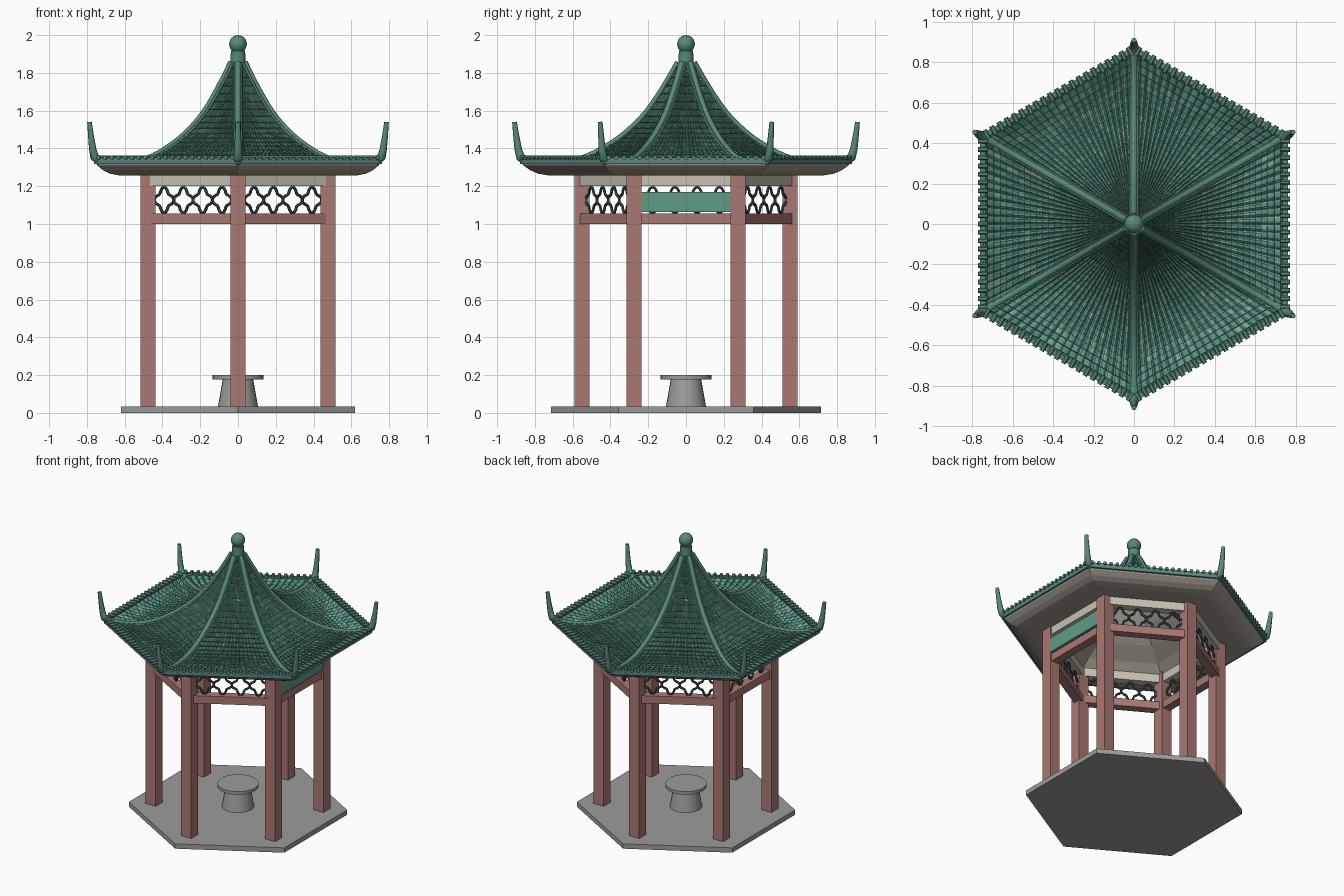
import bpy, bmesh, math, random
from mathutils import Vector, Matrix

if "Cube" in bpy.data.objects:
    bpy.data.objects.remove(bpy.data.objects["Cube"])

random.seed(4)
C30, T30 = math.cos(math.pi / 6), math.tan(math.pi / 6)


def mat(name, r, g, b):
    m = bpy.data.materials.new(name)
    m.diffuse_color = (r, g, b, 1)
    m.use_nodes = True
    m.node_tree.nodes["Principled BSDF"].inputs["Base Color"].default_value = m.diffuse_color
    return m


WOOD = mat("red_wood", 0.40, 0.19, 0.17)
CREAM = mat("cream", 0.58, 0.54, 0.45)
SOFFIT = mat("soffit_taupe", 0.36, 0.33, 0.28)
STONE = mat("stone", 0.33, 0.34, 0.32)
DARK = mat("lattice_dark", 0.05, 0.075, 0.065)
RIDGE = mat("ridge_green", 0.10, 0.25, 0.20)
SIGN = mat("sign_green", 0.12, 0.33, 0.24)
TILES = [mat("tile_a", 0.09, 0.26, 0.21), mat("tile_b", 0.12, 0.32, 0.26),
         mat("tile_c", 0.20, 0.38, 0.31)]


def finish(name, bm, *mats, smooth=False):
    me = bpy.data.meshes.new(name)
    bm.to_mesh(me)
    bm.free()
    for m in mats:
        me.materials.append(m)
    ob = bpy.data.objects.new(name, me)
    bpy.context.collection.objects.link(ob)
    if smooth:
        select(ob)
        bpy.ops.object.shade_smooth_by_angle(angle=math.radians(40))
    return ob


def select(ob):
    bpy.ops.object.select_all(action='DESELECT')
    ob.select_set(True)
    bpy.context.view_layer.objects.active = ob


def side(k, out, along, z):
    """Point on hexagon side k: distance out, offset along the side, height."""
    return Matrix.Rotation(math.radians(60 * k), 3, 'Z') @ Vector((out, along, z))


def corner(k, r, z):
    a = math.radians(30 + 60 * k)
    return Vector((r * math.cos(a), r * math.sin(a), z))


def hex_loft(name, prof, m, caps=False):
    """Hexagonal loft; the profile is (distance to flat side, height)."""
    bm = bmesh.new()
    rings = [[bm.verts.new(corner(k, a / C30, z)) for k in range(6)] for a, z in prof]
    for p, q in zip(rings, rings[1:]):
        for k in range(6):
            j = (k + 1) % 6
            bm.faces.new((p[k], p[j], q[j], q[k]))
    if caps:
        bm.faces.new(rings[0])
        bm.faces.new(rings[-1])
    bmesh.ops.recalc_face_normals(bm, faces=bm.faces)
    return finish(name, bm, m)


def box(name, size, loc, m, rot=0):
    bm = bmesh.new()
    bmesh.ops.create_cube(bm, size=1, matrix=Matrix.Translation(loc)
                          @ Matrix.Rotation(rot, 4, 'Z') @ Matrix.Diagonal((*size, 1)))
    return finish(name, bm, m)


def lathe(name, prof, m, n=24):
    bm = bmesh.new()
    vs = [bm.verts.new((r, 0, z)) for r, z in prof]
    es = [bm.edges.new(e) for e in zip(vs, vs[1:])]
    bmesh.ops.spin(bm, geom=vs + es, axis=(0, 0, 1), angle=2 * math.pi, steps=n)
    bmesh.ops.remove_doubles(bm, verts=bm.verts, dist=1e-5)
    bmesh.ops.recalc_face_normals(bm, faces=bm.faces)
    return finish(name, bm, m, smooth=True)


def tubes(name, paths, depth, m, radii=None, cyclic=False, res=1):
    """Round tubes along point lists, converted to one mesh."""
    cu = bpy.data.curves.new(name, 'CURVE')
    cu.dimensions = '3D'
    cu.bevel_depth, cu.bevel_resolution, cu.use_fill_caps = depth, res, True
    for path in paths:
        s = cu.splines.new('POLY')
        s.points.add(len(path) - 1)
        s.use_cyclic_u = cyclic
        for i, p in enumerate(path):
            s.points[i].co = (*p, 1)
            s.points[i].radius = radii[i] if radii else 1
    cu.materials.append(m)
    ob = bpy.data.objects.new(name, cu)
    bpy.context.collection.objects.link(ob)
    select(ob)
    bpy.ops.object.convert(target='MESH')
    bpy.ops.object.shade_smooth_by_angle(angle=math.radians(50))


# Roof slope: (distance to side, height), interpolated smoothly
SLOPE = [Vector(p) for p in ((0.025, 1.85), (0.09, 1.72), (0.17, 1.585), (0.26, 1.48),
         (0.35, 1.405), (0.45, 1.345), (0.55, 1.315), (0.65, 1.31), (0.75, 1.33))]
N = len(SLOPE) - 1


def slope(f):
    t = max(0, min(1, f)) * N
    i = min(int(t), N - 1)
    t -= i
    p0, p1, p2, p3 = (SLOPE[max(0, min(N, i + d))] for d in (-1, 0, 1, 2))
    return 0.5 * (2 * p1 + (p2 - p0) * t + (2 * p0 - 5 * p1 + 4 * p2 - p3) * t * t
                  + (3 * p1 - p0 - 3 * p2 + p3) * t ** 3)


def lifted(f, h):
    d = slope(f + 0.01) - slope(f - 0.01)
    return slope(f) + Vector((-d.y, d.x)).normalized() * h


# Platform and stone table
hex_loft("platform", [(0.62, 0), (0.62, 0.035)], STONE, True)
lathe("table_pedestal", [(0, 0.035), (0.106, 0.035), (0.08, 0.18), (0, 0.18)], STONE)
lathe("table_top", [(0, 0.178), (0.135, 0.178), (0.135, 0.2), (0, 0.2)], STONE, 32)

# Columns, beams and lattice panels
lattice = []
for k in range(6):
    c = corner(k, 0.55, 0.65)
    box(f"column_{k}", (0.08, 0.08, 1.24), c, WOOD)
    rot = math.radians(60 * k)
    box(f"lower_beam_{k}", (0.06, 0.54, 0.055), side(k, 0.476, 0, 1.0275), WOOD, rot)
    box(f"upper_beam_{k}", (0.06, 0.54, 0.06), side(k, 0.476, 0, 1.23), CREAM, rot)
    for i in range(4):
        loop = []
        for s in range(32):
            a = 2 * math.pi * s / 32
            r = 1 + 0.22 * math.cos(4 * a)
            loop.append(side(k, 0.476, (i - 1.5) * 0.118 + 0.049 * r * math.cos(a),
                             1.127 + 0.056 * r * math.sin(a)))
        lattice.append(loop)
tubes("lattice", lattice, 0.008, DARK, cyclic=True)
box("sign_board", (0.02, 0.47, 0.105), (0.505, 0, 1.117), SIGN)

# Roof deck, soffit and ceiling
hex_loft("roof_deck", [slope(i / 32) for i in range(33)], TILES[0])
hex_loft("soffit", [(0.755, 1.335), (0.745, 1.31), (0.715, 1.285), (0.68, 1.267), (0.63, 1.257),
                    (0.45, 1.257), (0.4, 1.31), (0.3, 1.38), (0.2, 1.47), (0.1, 1.61),
                    (0.01, 1.78)], SOFFIT)

# Overlapping arched tiles
ROWS, COLS = 26, 20
bm = bmesh.new()
for k in range(6):
    for r in range(ROWS):
        for c in range(COLS):
            f0, f1 = r / ROWS, (r + 1.1) / ROWS
            jit = random.uniform(-0.002, 0.003)
            rows = []
            for f, h, arch in ((f0, 0.002, 0.006), (f1, 0.013 + jit, 0.008), (f1, -0.002, 0)):
                ring = []
                for w, b in ((0.04, 0), (0.3, 1), (0.7, 1), (0.96, 0)):
                    p = lifted(min(f, 1), h + arch * b * min(1, 0.3 + f))
                    u = (c + w) / COLS * 2 - 1
                    ring.append(bm.verts.new(side(k, p.x, u * p.x * T30, p.y)))
                rows.append(ring)
            shade = random.choices((0, 1, 2), (5, 4, 1))[0]
            for p, q in zip(rows, rows[1:]):
                for i in range(3):
                    bm.faces.new((p[i], q[i], q[i + 1], p[i + 1])).material_index = shade
finish("roof_tiles", bm, *TILES)

# Eave trim with rounded tile ends
hex_loft("eave_trim", [(0.735, 1.318), (0.762, 1.318), (0.762, 1.352), (0.735, 1.352),
                       (0.735, 1.318)], RIDGE)
ends = [[side(k, o, (i - 10) * 0.041, 1.352) for o in (0.725, 0.772)]
        for k in range(6) for i in range(21)]
tubes("eave_tile_ends", ends, 0.012, RIDGE)

# Corner ridges and upturned horns
ridges, rails = [], []
for k in range(6):
    pts = [lifted(i / 24, 0.012) for i in range(25)]
    ridges.append([corner(k, p.x / C30, p.y) for p in pts])
    for s in (-1, 1):
        off = (corner(k + 1.5, 1, 0)) * 0.017 * s
        rails.append([corner(k, p.x / C30, p.y - 0.004) + off for p in pts])
tubes("corner_ridges", ridges, 0.017, RIDGE, res=2)
tubes("ridge_side_rails", rails, 0.009, RIDGE)
HORN = ((0.80, 1.33), (0.85, 1.335), (0.877, 1.355), (0.888, 1.395), (0.898, 1.46), (0.908, 1.54))
tubes("corner_horns", [[corner(k, r, z) for r, z in HORN] for k in range(6)], 0.025, RIDGE,
      radii=(0.8, 1, 0.95, 0.8, 0.65, 0.5), res=2)

# Finial: neck and ball
ball = [(0.047 * math.cos(math.radians(a)), 1.953 + 0.047 * math.sin(math.radians(a)))
        for a in range(-45, 91, 15)]
ball[-1] = (0, 2.0)
lathe("finial", [(0, 1.8), (0.045, 1.8), (0.04, 1.85), (0.038, 1.915)] + ball, RIDGE)
